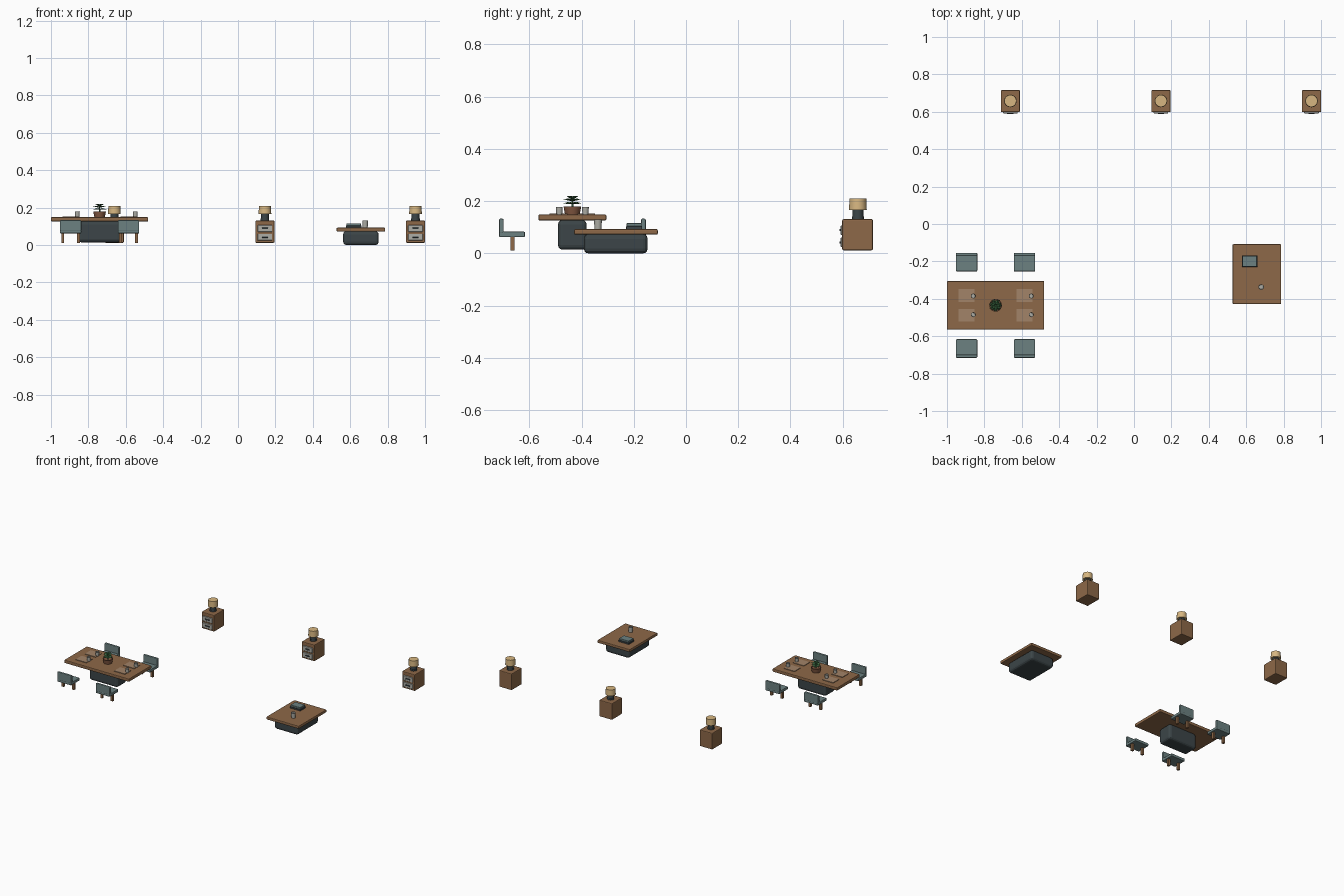
import bpy, bmesh, math
from mathutils import Vector, Matrix

if "Cube" in bpy.data.objects:
    bpy.data.objects.remove(bpy.data.objects["Cube"])


def mat(name, r, g, b):
    m = bpy.data.materials.new(name)
    m.diffuse_color = (r, g, b, 1)
    m.use_nodes = True
    m.node_tree.nodes["Principled BSDF"].inputs["Base Color"].default_value = m.diffuse_color
    return m


WOOD = mat("wood", 0.27, 0.14, 0.065)
SLATE = mat("slate", 0.045, 0.06, 0.065)
FABRIC = mat("fabric", 0.15, 0.22, 0.22)
SHADE = mat("lampshade", 0.68, 0.47, 0.22)
LIGHT = mat("pale_grey", 0.42, 0.42, 0.38)
MATC = mat("placemat", 0.36, 0.23, 0.14)
LEAF = mat("leaf", 0.05, 0.16, 0.06)
POT = mat("clay", 0.23, 0.10, 0.055)


def finish(name, bm, material):
    me = bpy.data.meshes.new(name)
    bm.to_mesh(me)
    bm.free()
    me.materials.append(material)
    ob = bpy.data.objects.new(name, me)
    bpy.context.collection.objects.link(ob)
    return ob


def box(name, x, y, z, material, bevel=0.0, segs=2):
    """Box from (min, max) ranges, with rounded edges."""
    bm = bmesh.new()
    bmesh.ops.create_cube(bm, size=1)
    for v in bm.verts:
        v.co = [(r[0] + r[1]) / 2 + c * (r[1] - r[0]) for r, c in zip((x, y, z), v.co)]
    if bevel:
        bmesh.ops.bevel(bm, geom=bm.edges[:], offset=bevel, segments=segs,
                        profile=0.5, affect='EDGES')
    return finish(name, bm, material)


def lathe(name, cx, cy, profile, material, n=24):
    """Revolve (radius, z) points; the ends are capped."""
    bm = bmesh.new()
    rings = [[bm.verts.new((cx + r * math.cos(2 * math.pi * i / n),
                            cy + r * math.sin(2 * math.pi * i / n), z))
              for i in range(n)] for r, z in profile]
    for a, b in zip(rings, rings[1:]):
        for i in range(n):
            j = (i + 1) % n
            f = bm.faces.new((a[i], a[j], b[j], b[i]))
            f.smooth = abs(a[0].co.z - b[0].co.z) > 1e-5
    bm.faces.new(rings[0][::-1])
    bm.faces.new(rings[-1])
    for e in bm.edges:
        if len(e.link_faces) == 2 and e.calc_face_angle(0) > 0.6:
            e.smooth = False
    return finish(name, bm, material)


def cup(name, x, y, z, r, h):
    lathe(name, x, y, [(r * 0.9, z), (r, z + h), (r * 0.85, z + h),
                       (r * 0.78, z + h * 0.8)], LIGHT, 16)


# dining table
TX, TY = -0.74, -0.435
box("dining_top", (-1, -0.48), (TY - 0.13, TY + 0.13), (0.126, 0.149), WOOD, 0.005)
box("dining_base", (TX - 0.115, TX + 0.115), (TY - 0.055, TY + 0.055),
    (0.014, 0.128), SLATE, 0.018, 3)

# place settings and chairs, mirrored across the table
for sx in (-1, 1):
    for sy in (-1, 1):
        mx, my = TX + sx * 0.155, TY + sy * 0.053
        box("placemat", (mx - 0.043, mx + 0.043), (my - 0.034, my + 0.034),
            (0.148, 0.153), MATC)
        cup("dining_cup", mx + 0.036, TY + sy * 0.05, 0.149, 0.013, 0.029)

        cx = mx
        fy = lambda a, b: tuple(sorted((TY + sy * a, TY + sy * b)))
        box("chair_seat", (cx - 0.057, cx + 0.057), fy(0.181, 0.281),
            (0.062, 0.083), FABRIC, 0.005)
        box("chair_back", (cx - 0.057, cx + 0.057), fy(0.263, 0.281),
            (0.075, 0.133), FABRIC, 0.005)
        for s in (-1, 1):
            lx = cx + s * 0.042
            box("chair_leg", (lx - 0.008, lx + 0.008), fy(0.221, 0.237),
                (0.012, 0.065), WOOD)

# potted plant: rings of flat pointed leaves
lathe("plant_pot", TX, TY, [(0.028, 0.149), (0.034, 0.18), (0.029, 0.18),
                            (0.028, 0.174)], POT)
lathe("plant_stem", TX, TY, [(0.004, 0.172), (0.003, 0.215)], LEAF, 8)
bm = bmesh.new()
for k, (z, length, tilt, count) in enumerate([(0.19, 0.036, 0.12, 7),
                                              (0.2, 0.036, 0.3, 7),
                                              (0.207, 0.028, 0.6, 6)]):
    for i in range(count):
        rot = (Matrix.Rotation(2 * math.pi * (i + k * 0.4) / count, 4, 'Z')
               @ Matrix.Rotation(-tilt, 4, 'Y'))
        pts = [(0, 0, 0), (length * 0.5, -0.009, 0), (length, 0, -0.003),
               (length * 0.5, 0.009, 0), (length * 0.5, 0, 0.005),
               (length * 0.5, 0, -0.003)]
        v = [bm.verts.new(Vector((TX, TY, z)) + rot @ Vector(p)) for p in pts]
        for a, b in ((0, 1), (1, 2), (2, 3), (3, 0)):
            bm.faces.new((v[a], v[b], v[4]))
            bm.faces.new((v[b], v[a], v[5]))
finish("plant_leaves", bm, LEAF)

# coffee table with books and a cup
box("coffee_top", (0.527, 0.787), (-0.428, -0.108), (0.072, 0.093), WOOD, 0.005)
box("coffee_base", (0.562, 0.752), (-0.391, -0.147), (0, 0.074), SLATE, 0.018, 3)
box("lower_book", (0.577, 0.66), (-0.229, -0.168), (0.092, 0.104), SLATE, 0.001, 1)
box("upper_book", (0.58, 0.657), (-0.227, -0.17), (0.104, 0.116), FABRIC, 0.001, 1)
cup("coffee_cup", 0.68, -0.337, 0.093, 0.015, 0.037)

# three nightstands with lamps
NY = 0.658
for nx in (-0.661, 0.144, 0.949):
    box("nightstand_body", (nx - 0.051, nx + 0.051), (0.598, 0.716),
        (0.012, 0.131), WOOD, 0.005)
    for z0, z1 in ((0.024, 0.06), (0.071, 0.107)):
        box("drawer_front", (nx - 0.039, nx + 0.039), (0.592, 0.6),
            (z0, z1), LIGHT, 0.002, 1)
        zc = (z0 + z1) / 2
        box("drawer_handle", (nx - 0.017, nx + 0.017), (0.587, 0.594),
            (zc - 0.004, zc + 0.004), SLATE, 0.001, 1)
    lathe("lamp_base", nx, NY, [(0.021, 0.14), (0.021, 0.17)], SLATE)
    lathe("lamp_foot", nx, NY, [(0.023, 0.13), (0.023, 0.141)], SLATE)
    lathe("lamp_shade", nx, NY, [(0.034, 0.166), (0.032, 0.21)], SHADE)
